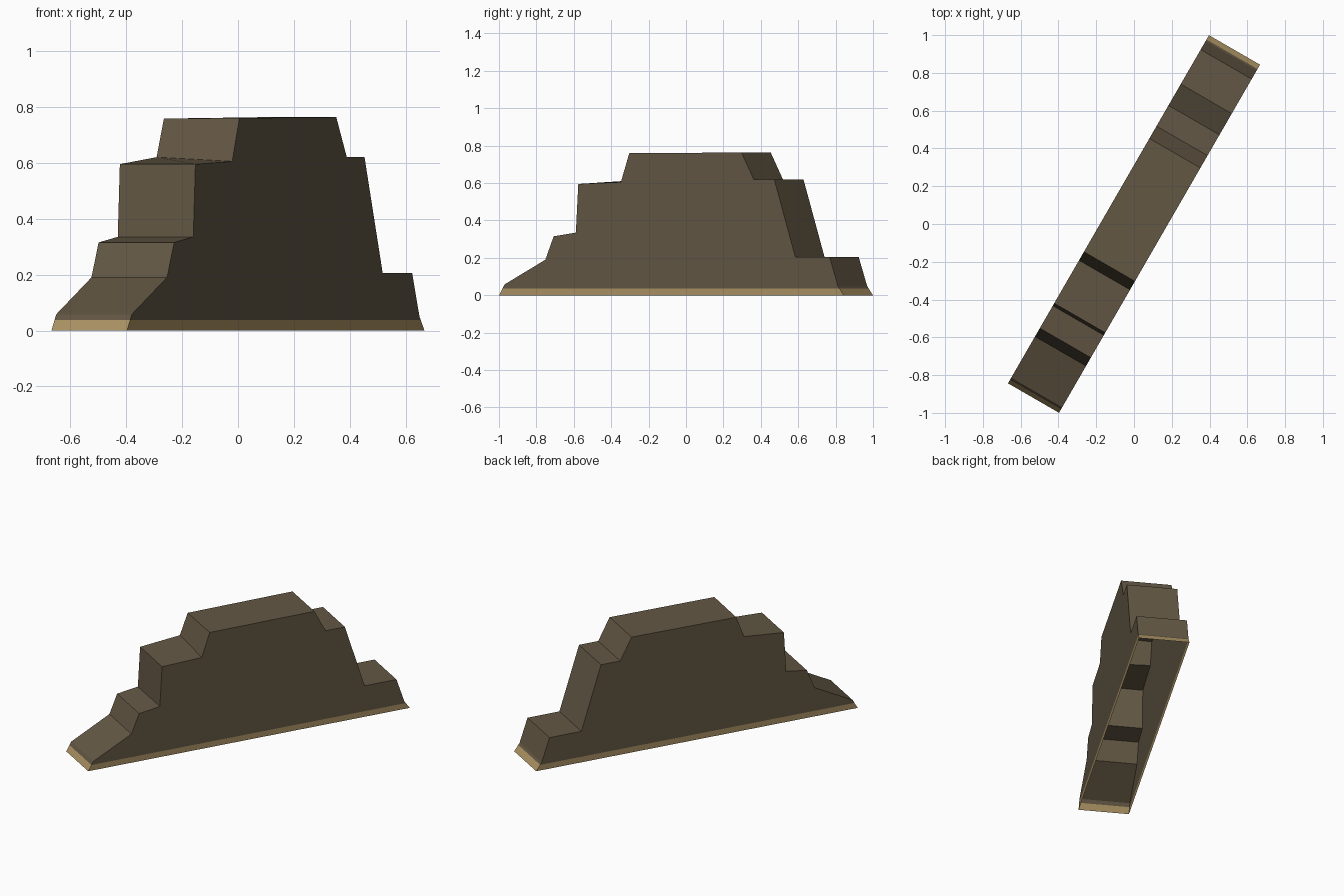
import bpy, bmesh
from mathutils import Vector

if "Cube" in bpy.data.objects:
    bpy.data.objects.remove(bpy.data.objects["Cube"])

# Stepped silhouette: distance along the ridge, height on right side, height on left side
PROFILE = [
    (-1.064, 0, 0), (-1.03, .058, .058), (-.778, .19, .19), (-.727, .315, .315),
    (-.59, .335, .335), (-.575, .595, .595), (-.312, .605, .62), (-.26, .76, .758),
    (.433, .763, .763), (.508, .62, .62), (.635, .62, .62), (.765, .205, .205),
    (.976, .205, .205), (1.028, .05, .05), (1.064, 0, 0),
]
ALONG = Vector((.5, .866, 0))
ACROSS = Vector((.866, -.5, 0))
HALF_WIDTH = .156
BAND_TOP = .037


def material(name, rgb):
    m = bpy.data.materials.new(name)
    m.diffuse_color = (*rgb, 1)
    m.use_nodes = True
    m.node_tree.nodes["Principled BSDF"].inputs["Base Color"].default_value = m.diffuse_color
    return m


bm = bmesh.new()
up = Vector((0, 0, 1))
right = [bm.verts.new(ALONG * s + ACROSS * HALF_WIDTH + up * zr) for s, zr, zl in PROFILE]
left = [bm.verts.new(ALONG * s - ACROSS * HALF_WIDTH + up * zl) for s, zr, zl in PROFILE]

# Long side walls, then the steps over the top (the underside is open)
bm.faces.new(right[::-1])
bm.faces.new(left)
for i in range(len(PROFILE) - 1):
    bm.faces.new((right[i], right[i + 1], left[i + 1], left[i]))

# Cut the sandy band around the foot
bmesh.ops.bisect_plane(bm, geom=bm.verts[:] + bm.edges[:] + bm.faces[:],
                       plane_co=(0, 0, BAND_TOP), plane_no=(0, 0, 1))
bmesh.ops.recalc_face_normals(bm, faces=bm.faces[:])
top = max(bm.faces, key=lambda f: f.calc_center_median().z)
top.normal_update()
if top.normal.z < 0:
    bmesh.ops.reverse_faces(bm, faces=bm.faces[:])
for f in bm.faces:
    f.material_index = 1 if max(v.co.z for v in f.verts) < BAND_TOP + .001 else 0

mesh = bpy.data.meshes.new("stepped_rock_wall")
bm.to_mesh(mesh)
bm.free()
mesh.materials.append(material("dark brown rock", (.125, .096, .058)))
mesh.materials.append(material("sandy base", (.41, .29, .125)))
obj = bpy.data.objects.new("stepped_rock_wall", mesh)
bpy.context.collection.objects.link(obj)
